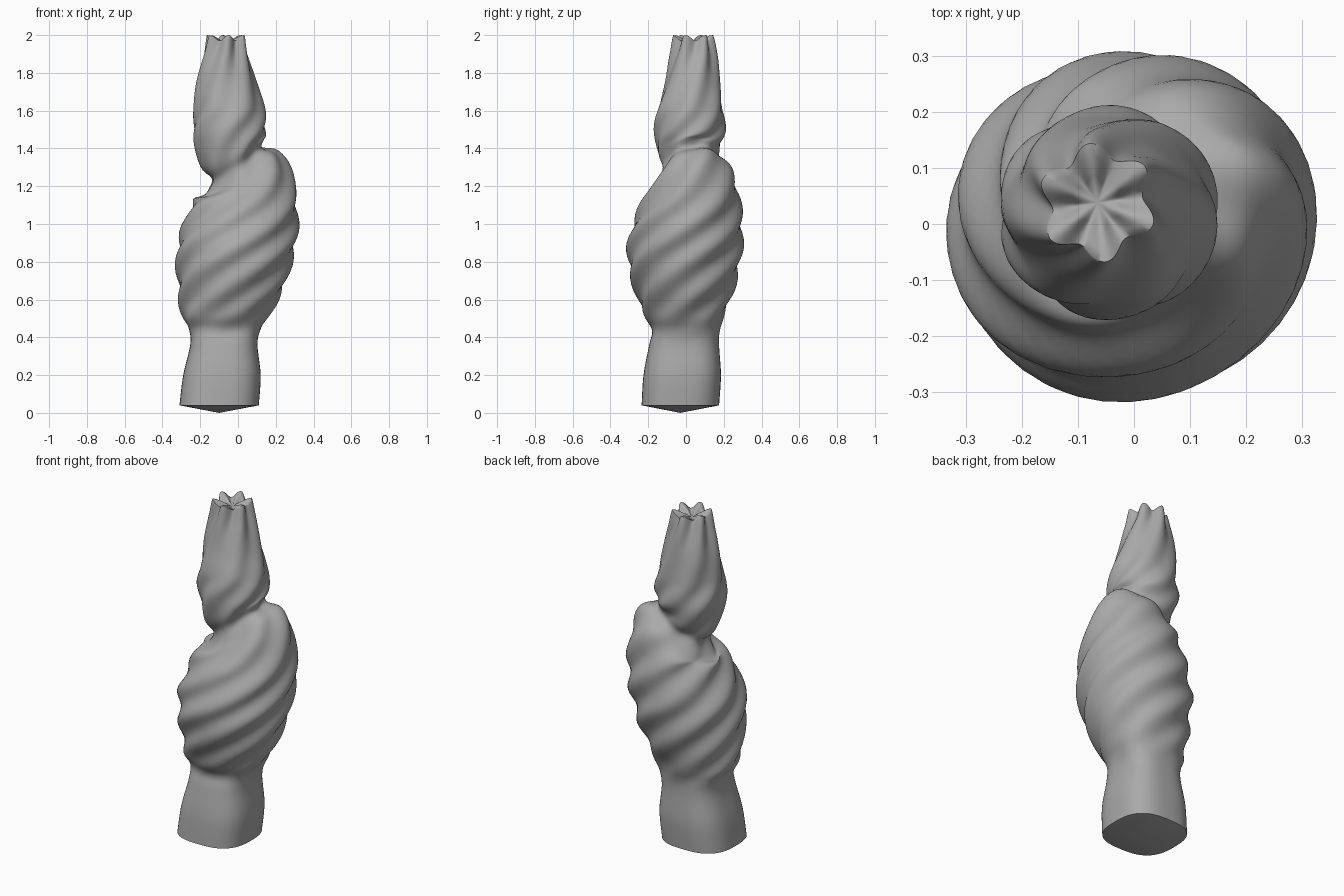
import bpy, bmesh
from math import cos, sin, pi, tau, exp

cube = bpy.data.objects.get("Cube")
if cube:
    bpy.data.objects.remove(cube, do_unlink=True)

SEGMENTS = 96
STEPS = 5
LOBES = 6

# Profile rings: height, centre x, centre y, half width, half depth
RINGS = [
    (.04, -.1, -.03, .21, .205),
    (.2, -.085, -.02, .205, .205),
    (.36, -.075, -.01, .178, .185),
    (.44, -.07, 0, .19, .18),
    (.52, -.065, -.01, .235, .215),
    (.65, -.04, -.01, .28, .265),
    (.8, -.02, -.01, .308, .3),
    (.93, 0, 0, .315, .303),
    (1.08, .03, .02, .288, .275),
    (1.2, .035, .04, .255, .23),
    (1.27, .02, .045, .2, .185),
    (1.32, -.005, .025, .137, .145),
    (1.38, -.03, .015, .168, .165),
    (1.48, -.045, .02, .195, .187),
    (1.6, -.045, .022, .188, .178),
    (1.75, -.06, .035, .16, .147),
    (1.9, -.065, .04, .12, .12),
    (1.97, -.065, .038, .1, .1),
]


def ramp(z, low, high):
    """Smooth step from 0 to 1 between two heights."""
    t = min(1, max(0, (z - low) / (high - low)))
    return t * t * (3 - 2 * t)


def spline(a, b, c, d, t):
    """Smooth curve through b and c."""
    return b + .5 * t * (c - a + t * (2*a - 5*b + 4*c - d + t * (3*(b - c) + d - a)))


def sample_rings():
    last = len(RINGS) - 1
    for i in range(last):
        group = [RINGS[min(last, max(0, i + k))] for k in (-1, 0, 1, 2)]
        for s in range(STEPS):
            yield [spline(*values, s / STEPS) for values in zip(*group)]
    yield RINGS[last]


def ring_point(ring, angle, scale=1, drop=0):
    z, cx, cy, rx, ry = ring
    # Squared trunk fades into soft twisted folds
    fold = ramp(z, .38, .6)
    depth = .09 + .17 * ramp(z, 1.75, 1.97)
    twist = .3 + 5 * z - 3 * max(0, z - 1.6)
    lobe = .5 + .5 * cos(LOBES * (angle - twist))
    trunk = 1 + .05 * (1 - cos(4 * angle))
    radius = scale * (trunk * (1 - fold) + fold * (1 - depth * (.75 - lobe)))
    x, y = rx * radius * cos(angle), ry * radius * sin(angle)
    # The neck slants, and the folds stand up around the tip
    slant = exp(-((z - 1.31) / .11) ** 2) * (.65 * x + .15 * y)
    crown = .03 * lobe * ramp(z, 1.9, 1.97)
    return cx + x, cy + y, z + slant + crown - drop


# Loft the whole twisted body as one skin
bm = bmesh.new()
angles = [tau * i / SEGMENTS for i in range(SEGMENTS)]
samples = list(sample_rings())
loops = [[bm.verts.new(ring_point(r, a)) for a in angles] for r in samples]
# Hollow in the crown
for scale, drop in ((.8, .003), (.45, .02)):
    loops.append([bm.verts.new(ring_point(samples[-1], a, scale, drop)) for a in angles])

for low, high in zip(loops, loops[1:]):
    for i in range(SEGMENTS):
        j = (i + 1) % SEGMENTS
        bm.faces.new((low[i], low[j], high[j], high[i]))


def cap(loop, point):
    tip = bm.verts.new(point)
    for i in range(SEGMENTS):
        bm.faces.new((loop[i], loop[(i + 1) % SEGMENTS], tip))


cap(loops[-1], (-.065, .038, 1.955))
cap(loops[0], (-.1, -.03, 0))
bmesh.ops.recalc_face_normals(bm, faces=bm.faces)

mesh = bpy.data.meshes.new("twisted_body")
bm.to_mesh(mesh)
bm.free()
body = bpy.data.objects.new("twisted_body", mesh)
bpy.context.collection.objects.link(body)

# One plain grey
grey = bpy.data.materials.new("plain_grey")
grey.use_nodes = True
colour = (.4, .4, .4, 1)
grey.diffuse_color = colour
grey.node_tree.nodes["Principled BSDF"].inputs["Base Color"].default_value = colour
mesh.materials.append(grey)

bpy.ops.object.select_all(action="DESELECT")
body.select_set(True)
bpy.context.view_layer.objects.active = body
bpy.ops.object.shade_smooth_by_angle(angle=pi / 3)
